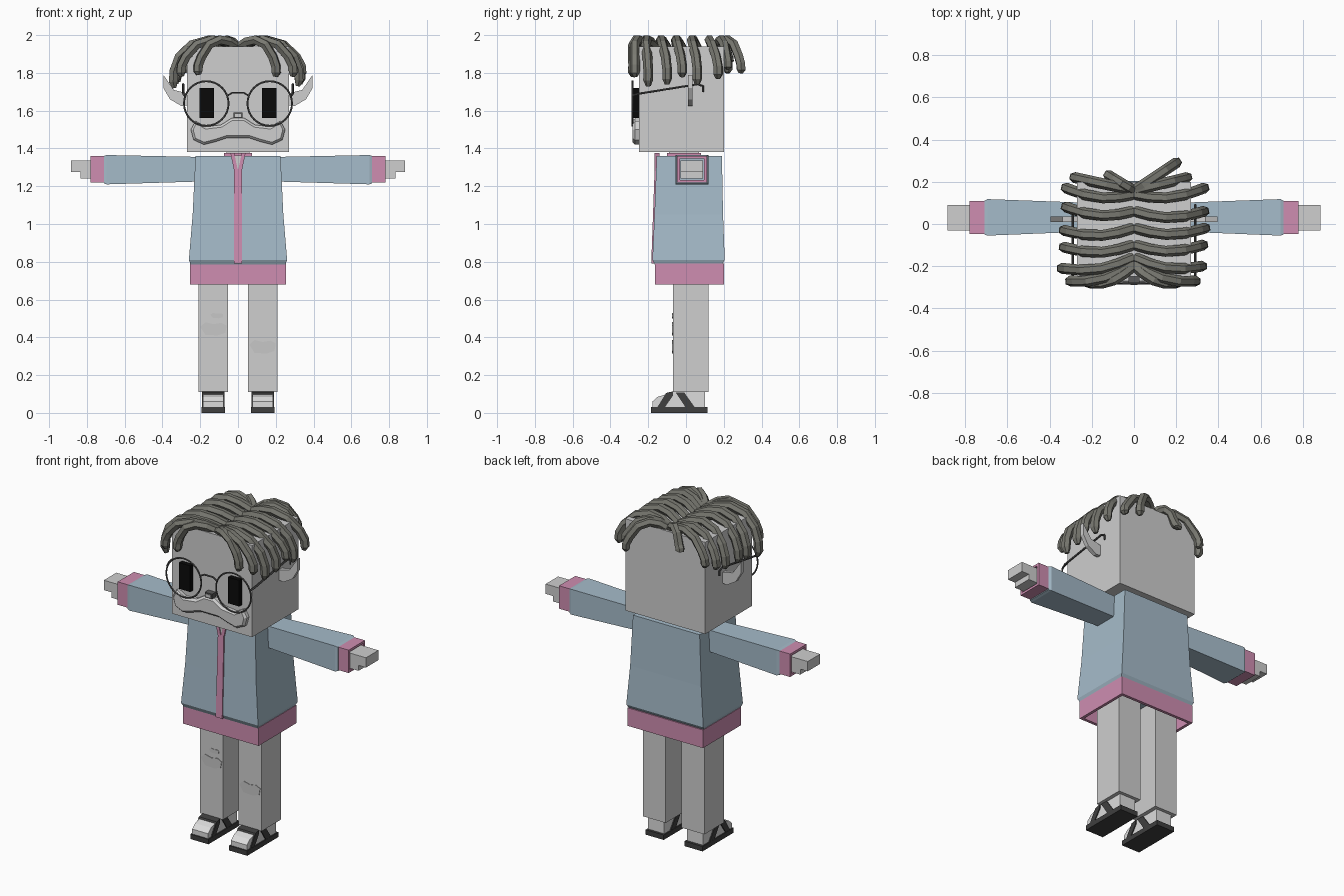
import bpy
import bmesh
import math
from mathutils import Vector

default_cube = bpy.data.objects.get("Cube")
if default_cube:
    bpy.data.objects.remove(default_cube, do_unlink=True)


def material(name, red, green, blue):
    mat = bpy.data.materials.new(name)
    mat.use_nodes = True
    mat.diffuse_color = (red, green, blue, 1)
    shader = mat.node_tree.nodes["Principled BSDF"]
    shader.inputs["Base Color"].default_value = (red, green, blue, 1)
    return mat


GREY = material("light grey", .62, .62, .62)
PATCH = material("patch grey", .57, .57, .57)
SOCK = material("sock white", .72, .72, .72)
BLUE = material("jacket blue", .38, .5, .59)
PINK = material("trim pink", .62, .27, .44)
HAIR = material("hair olive grey", .19, .19, .165)
DARK = material("sandal charcoal", .05, .05, .05)
FRAME = material("frame grey", .1, .1, .1)
BLACK = material("eye black", .003, .003, .003)

SIDES = (("left", 1), ("right", -1))


def finish(name, bm, mat):
    bmesh.ops.recalc_face_normals(bm, faces=bm.faces)
    mesh = bpy.data.meshes.new(name)
    bm.to_mesh(mesh)
    bm.free()
    mesh.materials.append(mat)
    obj = bpy.data.objects.new(name, mesh)
    bpy.context.collection.objects.link(obj)
    return obj


def loft(name, axis, sections, mat, side=1, wall=0):
    """Rectangles (position, a0, a1, b0, b1) joined along x or z; a wall leaves the ends open."""
    bm = bmesh.new()
    rings = []
    for t, a0, a1, b0, b1 in sections:
        corners = ((a0, b0), (a1, b0), (a1, b1), (a0, b1))
        rings.append([bm.verts.new((side * t, a, b) if axis == "x" else (side * a, b, t))
                      for a, b in corners])
    for low, high in zip(rings, rings[1:]):
        for i in range(4):
            j = (i + 1) % 4
            bm.faces.new((low[i], low[j], high[j], high[i]))
    if not wall:
        bm.faces.new(rings[0])
        bm.faces.new(rings[-1])
    obj = finish(name, bm, mat)
    if wall:
        solid = obj.modifiers.new("wall", "SOLIDIFY")
        solid.thickness = wall
    return obj


def box(name, x, y, z, mat, side=1):
    return loft(name, "z", [(z[0], *x, *y), (z[1], *x, *y)], mat, side)


def prism(name, axis, outline, start, end, mat, side=1, inset=0):
    """Outline (x, z) pushed along y, or (y, z) pushed along x."""
    bm = bmesh.new()

    def place(a, b, depth):
        return (side * a, depth, b) if axis == "y" else (side * depth, a, b)
    back = [bm.verts.new(place(a, b, start)) for a, b in outline]
    front = [bm.verts.new(place(a, b, end)) for a, b in outline]
    bm.faces.new(back)
    cap = bm.faces.new(front)
    for i in range(len(outline)):
        j = (i + 1) % len(outline)
        bm.faces.new((back[i], back[j], front[j], front[i]))
    bmesh.ops.recalc_face_normals(bm, faces=bm.faces)
    if inset:
        bmesh.ops.inset_individual(bm, faces=[cap], thickness=inset, depth=inset)
    return finish(name, bm, mat)


def tubes(name, paths, radius, mat, tip=1, resolution=1):
    curve = bpy.data.curves.new(name, "CURVE")
    curve.dimensions = "3D"
    curve.bevel_depth = radius
    curve.bevel_resolution = resolution
    curve.use_fill_caps = True
    for path in paths:
        spline = curve.splines.new("POLY")
        spline.points.add(len(path) - 1)
        spline.use_smooth = False
        for point, co in zip(spline.points, path):
            point.co = (*co, 1)
        spline.points[-1].radius = tip
    curve.materials.append(mat)
    obj = bpy.data.objects.new(name, curve)
    bpy.context.collection.objects.link(obj)
    bpy.ops.object.select_all(action="DESELECT")
    obj.select_set(True)
    bpy.context.view_layer.objects.active = obj
    bpy.ops.object.convert(target="MESH")
    return bpy.context.object


# Head, neck and nose
box("head", (-.27, .27), (-.25, .2), (1.38, 1.94), GREY)
box("neck", (-.06, .06), (-.09, .07), (1.3, 1.4), GREY)
box("nose", (-.025, .025), (-.285, -.24), (1.56, 1.59), FRAME)
box("nose_front", (-.016, .016), (-.289, -.28), (1.567, 1.583), GREY)

# Moustache, one symmetrical outline with a raised centre
half = [(.035, 1.56), (.09, 1.525), (.17, 1.515), (.225, 1.545), (.25, 1.5),
        (.235, 1.445), (.18, 1.42), (.12, 1.435), (.06, 1.455)]
outline = half + [(-x, z) for x, z in reversed(half)]
prism("moustache", "y", outline, -.24, -.27, GREY, inset=.013)

# Jacket body, hem, collar and zip
loft("jacket", "z", [(.785, -.25, .25, -.165, .19), (.81, -.26, .26, -.178, .205),
                     (1.05, -.24, .24, -.167, .196), (1.36, -.225, .225, -.155, .19)], BLUE)
loft("hem", "z", [(.68, -.255, .255, -.165, .2), (.79, -.255, .255, -.165, .2)],
     PINK, wall=.025)
loft("collar", "z", [(1.35, -.075, .075, -.1, .08), (1.375, -.075, .075, -.1, .08)],
     PINK, wall=.015)
loft("zip", "z", [(.79, -.022, .022, -.184, -.16), (1.29, -.02, .02, -.166, -.14)], PINK)
prism("collar_opening", "y", [(0, 1.28), (.035, 1.362), (-.035, 1.362)], -.15, -.16, GREY)

for label, side in SIDES:
    prism(label + "_lapel", "y", [(0, 1.28), (.02, 1.28), (.04, 1.375), (.02, 1.375)],
          -.14, -.166, PINK, side)

    # Arm, cuff and blocky hand
    loft(label + "_sleeve", "x", [(.2, -.035, .1, 1.225, 1.355), (.695, -.055, .118, 1.21, 1.365),
                                  (.71, -.05, .11, 1.215, 1.36)], BLUE, side)
    loft(label + "_cuff", "x", [(.7, -.047, .11, 1.22, 1.36), (.78, -.047, .11, 1.22, 1.36)],
         PINK, side, wall=.02)
    box(label + "_palm", (.7, .835), (-.03, .09), (1.242, 1.335), GREY, side)
    box(label + "_fingers", (.8, .885), (-.03, .09), (1.275, 1.335), GREY, side)

    # Leg, foot and sandal
    box(label + "_leg", (.053, .208), (-.07, .12), (.11, .8), GREY, side)
    prism(label + "_foot", "x", [(-.178, .03), (-.178, .06), (-.15, .085), (-.1, .1), (-.06, .115),
                                 (.1, .115), (.1, .03)], .077, .185, SOCK, side)
    box(label + "_sole", (.07, .192), (-.185, .115), (0, .03), DARK, side)
    prism(label + "_toe_strap", "x", [(-.155, .025), (-.115, .025), (-.07, .09), (-.07, .113),
                                      (-.105, .106)], .071, .191, DARK, side)
    prism(label + "_ankle_strap", "x", [(.0, .025), (.05, .025), (-.01, .109), (-.055, .109)],
          .071, .191, DARK, side)

    # Ear and eye
    prism(label + "_ear", "y", [(.26, 1.63), (.3, 1.625), (.36, 1.66), (.395, 1.72), (.395, 1.79),
                                (.34, 1.71), (.26, 1.69)], .01, .035, GREY, side)
    box(label + "_eye", (.128, .203), (-.278, -.24), (1.56, 1.72), BLACK, side)

    # Round spectacle rim and its temple
    bpy.ops.mesh.primitive_torus_add(major_radius=.118, minor_radius=.005, major_segments=32,
                                     minor_segments=6, location=(side * .168, -.283, 1.638),
                                     rotation=(math.pi / 2, 0, 0))
    rim = bpy.context.object
    rim.name = label + "_spectacle_rim"
    rim.data.materials.append(FRAME)
    temple = [(.28, -.283, 1.68), (.29, -.25, 1.69), (.29, .06, 1.74), (.29, .09, 1.73), (.29, .09, 1.7)]
    tubes(label + "_temple", [[(side * x, y, z) for x, y, z in temple]], .006, FRAME)

tubes("spectacle_bridge", [[(-.055, -.283, 1.68), (-.03, -.283, 1.695), (.03, -.283, 1.695),
                            (.055, -.283, 1.68)]], .005, FRAME)

# Torn knee patches
for name, x, z, width, height in (("right_knee_patch", -.13, .445, .07, .035),
                                  ("right_small_patch", -.112, .515, .034, .014),
                                  ("left_knee_patch", .13, .35, .07, .036)):
    ragged = [(x + width * u, z + height * v) for u, v in
              ((-1, .3), (-.6, 1), (0, .7), (.6, .9), (1, .5), (.9, -.6), (.3, -1), (-.6, -.9))]
    prism(name, "y", ragged, -.06, -.073, PATCH)

# Locks: each starts at the parting, arches over the crown and hangs to its end point
ARCH = ((0, 1.935), (.22, 1.965), (.45, 1.975), (.72, 1.95), (.92, 1.885))


def lock(start_y, end):
    root = Vector((math.copysign(.005, end[0]), start_y, 0))
    tip = Vector((end[0], end[1], 0))
    path = []
    for along, height in ARCH:
        point = root.lerp(tip, along)
        point.y -= .03 * math.sin(math.pi * along) * (1 if start_y < .15 else 0)
        point.z = height
        path.append(point)
    for along, drop in ((1, .45), (1.01, .8), (.99, 1)):
        point = root.lerp(tip, along)
        point.z = 1.885 + (end[2] - 1.885) * drop
        path.append(point)
    return path


STARTS = (.14, .06, -.02, -.1, -.16, -.19, -.2, .16, .16)
ENDS = {
    "left": ((.33, .17, 1.77), (.33, .06, 1.74), (.335, -.02, 1.78), (.325, -.1, 1.74),
             (.32, -.2, 1.73), (.29, -.27, 1.78), (.2, -.28, 1.78), (.2, .29, 1.8), (.25, .22, 1.82)),
    "right": ((-.32, .17, 1.78), (-.32, .08, 1.75), (-.33, -.03, 1.75), (-.33, -.11, 1.74),
              (-.34, -.21, 1.72), (-.3, -.27, 1.78), (-.21, -.28, 1.79), (-.12, .23, 1.86),
              (-.28, .22, 1.8)),
}
for label, ends in ENDS.items():
    tubes(label + "_hair_locks", [lock(y, end) for y, end in zip(STARTS, ends)], .026, HAIR, tip=.5)
